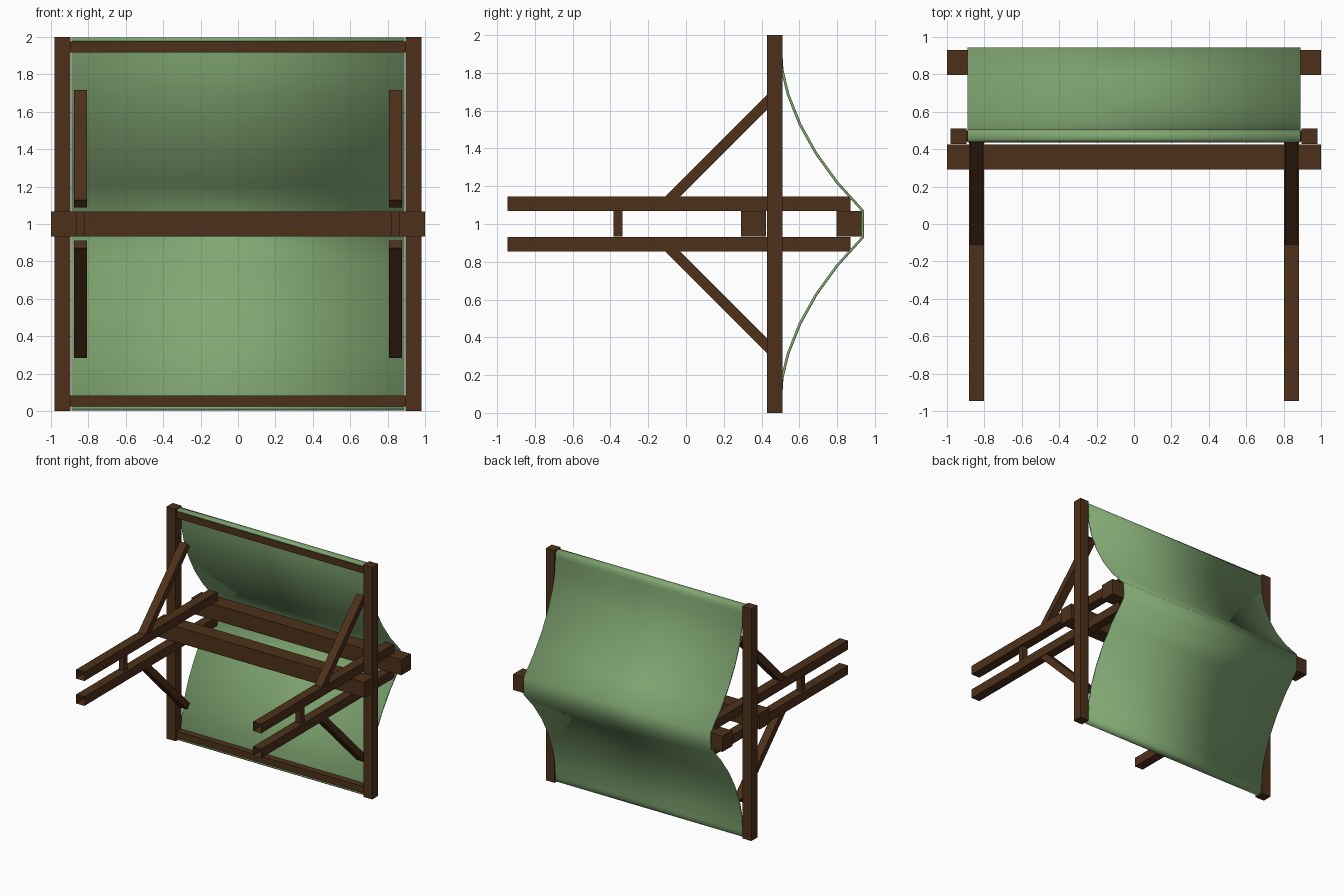
import bpy, bmesh, math
from mathutils import Matrix, Vector

if "Cube" in bpy.data.objects:
    bpy.data.objects.remove(bpy.data.objects["Cube"])


def material(name, rgb):
    m = bpy.data.materials.new(name)
    m.diffuse_color = (*rgb, 1)
    m.use_nodes = True
    m.node_tree.nodes["Principled BSDF"].inputs["Base Color"].default_value = m.diffuse_color
    return m


WOOD = material("dark_wood", (0.075, 0.03, 0.01))
CLOTH = material("green_canvas", (0.22, 0.39, 0.17))


def finish(name, bm, mat):
    bmesh.ops.recalc_face_normals(bm, faces=bm.faces)
    me = bpy.data.meshes.new(name)
    bm.to_mesh(me)
    bm.free()
    me.materials.append(mat)
    ob = bpy.data.objects.new(name, me)
    bpy.context.collection.objects.link(ob)
    return ob


def beam(name, x, y, z, tilt=0, mirror="", open_ends=False):
    """Box from (min, max) ranges, tilted about x, mirrored about x = 0 and z = 1."""
    bm = bmesh.new()
    size = [r[1] - r[0] for r in (x, y, z)]
    mid = [(r[0] + r[1]) / 2 for r in (x, y, z)]
    bmesh.ops.create_cube(bm, size=1)
    bmesh.ops.scale(bm, vec=size, verts=bm.verts)
    if open_ends:
        ends = [f for f in bm.faces if abs(f.normal.y) > 0.9]
        bmesh.ops.delete(bm, geom=ends, context='FACES_ONLY')
    bmesh.ops.rotate(bm, matrix=Matrix.Rotation(tilt, 3, 'X'), verts=bm.verts)
    bmesh.ops.translate(bm, vec=mid, verts=bm.verts)
    for axis, flip, shift in (("x", (-1, 1, 1), 0), ("z", (1, 1, -1), 2)):
        if axis in mirror:
            copy = bmesh.ops.duplicate(bm, geom=bm.verts[:] + bm.edges[:] + bm.faces[:])
            vs = [g for g in copy["geom"] if isinstance(g, bmesh.types.BMVert)]
            bmesh.ops.scale(bm, vec=flip, verts=vs)
            bmesh.ops.translate(bm, vec=(0, 0, shift), verts=vs)
    return finish(name, bm, WOOD)


# Upright frame
beam("side_posts", (0.895, 0.98), (0.428, 0.51), (0, 2), mirror="x")
beam("frame_rails", (-0.895, 0.895), (0.44, 0.5), (1.918, 1.976), mirror="z")

# Cross beams in front of and behind the frame
beam("front_cross_beam", (-1, 1), (0.292, 0.424), (0.934, 1.068))
beam("rear_cross_beam", (-1, 1), (0.797, 0.93), (0.934, 1.068))

# Paired arms, open at the ends, with spacers between them
beam("arms", (0.803, 0.882), (-0.945, 0.87), (1.068, 1.146), mirror="xz", open_ends=True)
beam("arm_spacers", (0.817, 0.867), (-0.383, -0.335), (0.934, 1.068), mirror="x")

# Diagonal braces from arms to posts
beam("diagonal_braces", (0.807, 0.877), (0.187 - 0.416, 0.187 + 0.416),
     (1.403 - 0.028, 1.403 + 0.028), tilt=math.radians(45), mirror="xz")

# Canvas stretched over the rails and the rear beam
half = [(0.436, 1.984), (0.452, 1.997), (0.488, 1.997), (0.505, 1.975), (0.508, 1.94),
        (0.516, 1.817), (0.547, 1.688), (0.61, 1.53), (0.695, 1.377),
        (0.805, 1.225), (0.943, 1.072)]
profile = half + [(y, 2 - z) for y, z in reversed(half)]
bm = bmesh.new()
rows = [[bm.verts.new((x, y, z)) for x in (-0.89, 0.89)] for y, z in profile]
for a, b in zip(rows, rows[1:]):
    bm.faces.new((a[0], a[1], b[1], b[0]))
canvas = finish("canvas", bm, CLOTH)
if sum(p.normal.y for p in canvas.data.polygons) < 0:
    canvas.data.flip_normals()
canvas.data.polygons.foreach_set("use_smooth", [True] * len(canvas.data.polygons))
solid = canvas.modifiers.new("thickness", 'SOLIDIFY')
solid.thickness = 0.014
solid.offset = -1
